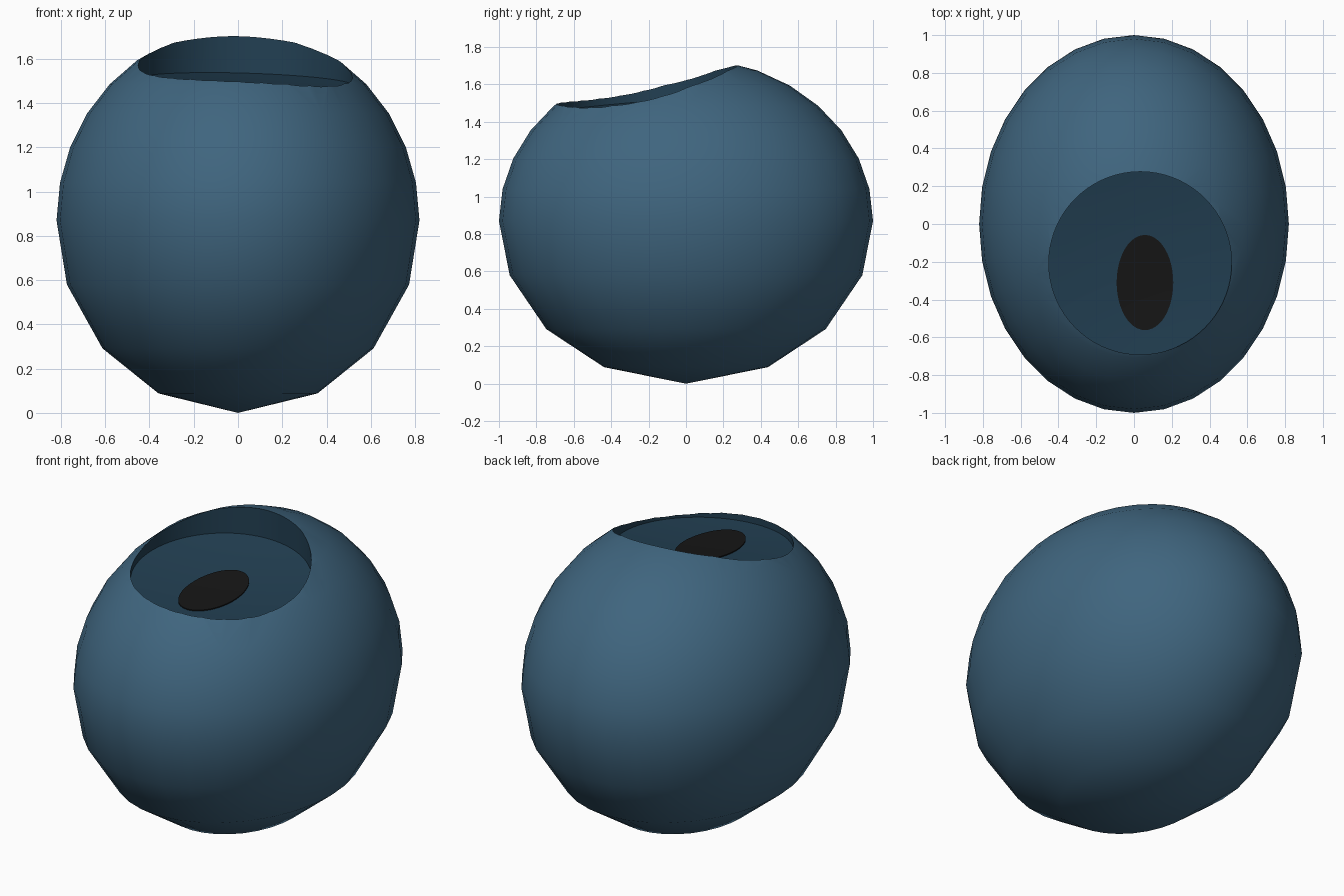
import bpy, bmesh
from math import sin, cos, pi, radians

if "Cube" in bpy.data.objects:
    bpy.data.objects.remove(bpy.data.objects["Cube"])

CX, CY, R = 0.033, -0.207, 0.484   # socket centre and radius
RX, RY, RZ = 0.82, 1.0, 0.87       # ball radii


def material(name, rgb):
    m = bpy.data.materials.new(name)
    m.diffuse_color = (*rgb, 1)
    m.use_nodes = True
    m.node_tree.nodes["Principled BSDF"].inputs["Base Color"].default_value = m.diffuse_color
    return m


def finish(bm, name):
    bmesh.ops.recalc_face_normals(bm, faces=bm.faces[:])
    me = bpy.data.meshes.new(name)
    bm.to_mesh(me)
    bm.free()
    ob = bpy.data.objects.new(name, me)
    bpy.context.collection.objects.link(ob)
    return ob


def smooth(ob, angle=40):
    bpy.ops.object.select_all(action='DESELECT')
    ob.select_set(True)
    bpy.context.view_layer.objects.active = ob
    bpy.ops.object.shade_smooth_by_angle(angle=radians(angle))


def skin(rings, bottom, top=None):
    """Join equal rings of points; close each end with a pole fan."""
    bm = bmesh.new()
    loops = [[bm.verts.new(p) for p in ring] for ring in rings]
    n = len(loops[0])
    for a, b in zip(loops, loops[1:]):
        for i in range(n):
            j = (i + 1) % n
            bm.faces.new((a[i], a[j], b[j], b[i]))
    for loop, pole in ((loops[0], bottom), (loops[-1], top)):
        if pole:
            v = bm.verts.new(pole)
            for i in range(n):
                bm.faces.new((loop[i], loop[(i + 1) % n], v))
    return bm


def floor_z(x, y):
    """Shallow tilted bowl at the base of the socket."""
    dx, dy = x - CX, y - CY
    return 1.467 + 0.083 * dy - 0.03 * dx + 0.12 * (dx * dx + dy * dy)


def bowl_rings(cx, cy, rx, ry, steps, n, lift=0.0):
    out = []
    for k in range(1, steps + 1):
        pts = [(cx + rx * k / steps * cos(2 * pi * i / n),
                cy + ry * k / steps * sin(2 * pi * i / n)) for i in range(n)]
        out.append([(x, y, floor_z(x, y) + lift) for x, y in pts])
    return out


blue = material("ball_blue", (0.05, 0.13, 0.21))
dark = material("socket_blue", (0.016, 0.05, 0.085))
black = material("pupil_black", (0.008, 0.008, 0.008))

# Ball: coarse rows below the middle, fine rows above
lats = [-64, -41.7, -19.5] + [11.25 * k for k in range(8)]
rows = [[(RX * cos(radians(t)) * cos(2 * pi * i / 32),
          RY * cos(radians(t)) * sin(2 * pi * i / 32),
          RZ + RZ * sin(radians(t))) for i in range(32)] for t in lats]
ball = finish(skin(rows, (0, 0, 0), (0, 0, 2 * RZ)), "ball")
ball.data.materials.append(blue)

# Socket cutter: upright round plug with a dished base
rings = bowl_rings(CX, CY, R, R, 6, 72)
rings.append([(x, y, 2.2) for x, y, z in rings[-1]])
cutter = finish(skin(rings, (CX, CY, floor_z(CX, CY)), (CX, CY, 2.2)), "socket_cutter")
cutter.data.materials.append(dark)
cutter.hide_render = True

mod = ball.modifiers.new("socket", 'BOOLEAN')
mod.operation = 'DIFFERENCE'
mod.solver = 'EXACT'
mod.material_mode = 'TRANSFER'
mod.object = cutter
bpy.context.view_layer.objects.active = ball
bpy.ops.object.modifier_apply(modifier=mod.name)
bpy.data.objects.remove(cutter)
smooth(ball)

# Pupil: thin oval resting on the socket floor
px, py = 0.058, -0.31
rings = bowl_rings(px, py, 0.15, 0.252, 4, 48, 0.006)
rings.append([(x, y, z - 0.012) for x, y, z in rings[-1]])
pupil = finish(skin(rings, (px, py, floor_z(px, py) + 0.006),
                    (px, py, floor_z(px, py) - 0.006)), "pupil")
pupil.data.materials.append(black)
smooth(pupil)
